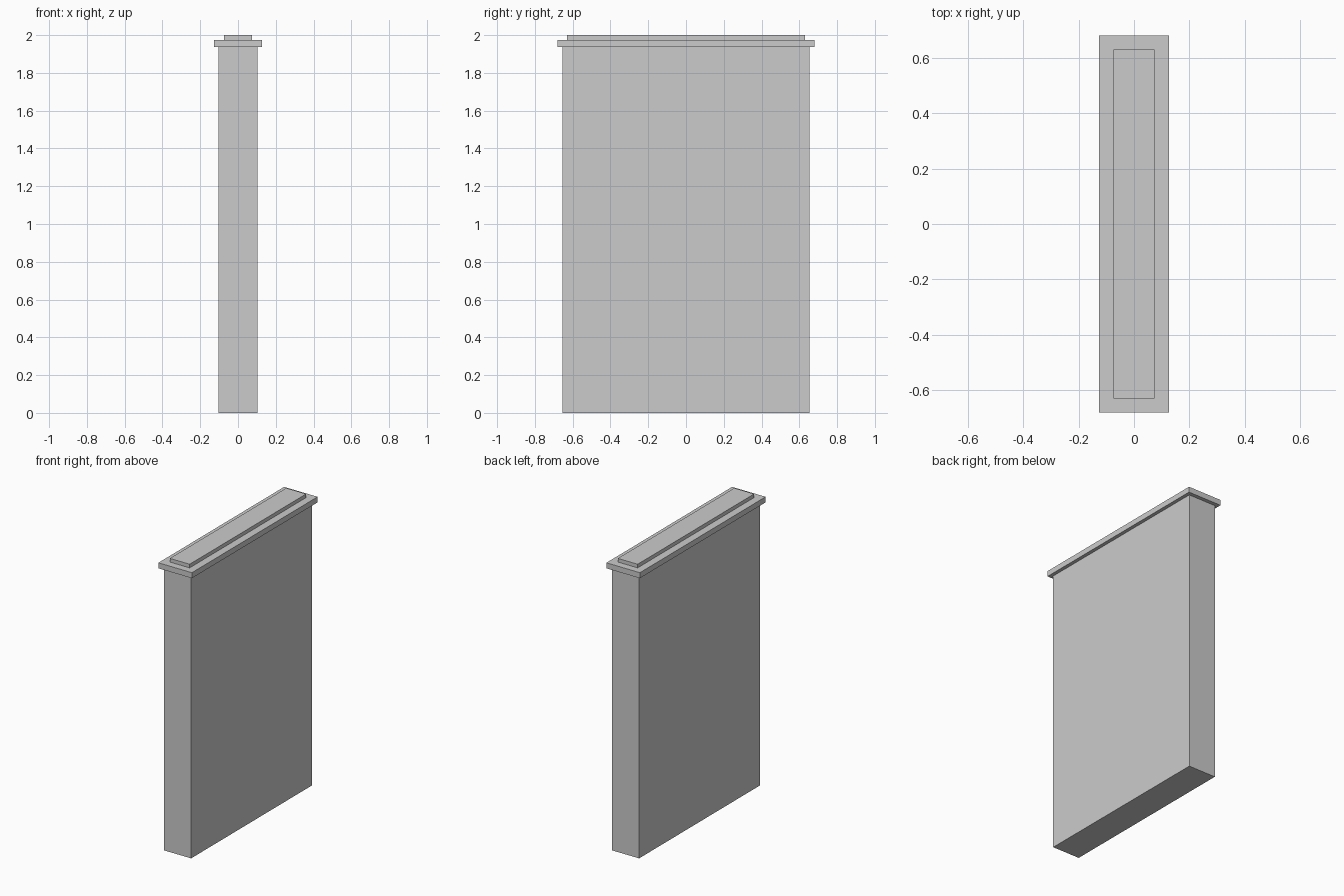
import bpy

if "Cube" in bpy.data.objects:
    bpy.data.objects.remove(bpy.data.objects["Cube"])


def slab(name, half_x, half_y, z0, z1):
    """Axis-aligned box centred on x and y, spanning z0 to z1."""
    bpy.ops.mesh.primitive_cube_add(size=1, location=(0, 0, (z0 + z1) / 2))
    obj = bpy.context.object
    obj.name = name
    obj.scale = (2 * half_x, 2 * half_y, z1 - z0)
    bpy.ops.object.transform_apply(location=False, rotation=False, scale=True)
    return obj


# Main wall panel
slab("wall_body", 0.103, 0.655, 0.0, 1.94)
# Overhanging coping
slab("coping", 0.127, 0.681, 1.937, 1.975)
# Raised strip on top of the coping
slab("top_strip", 0.075, 0.631, 1.97, 2.0)
